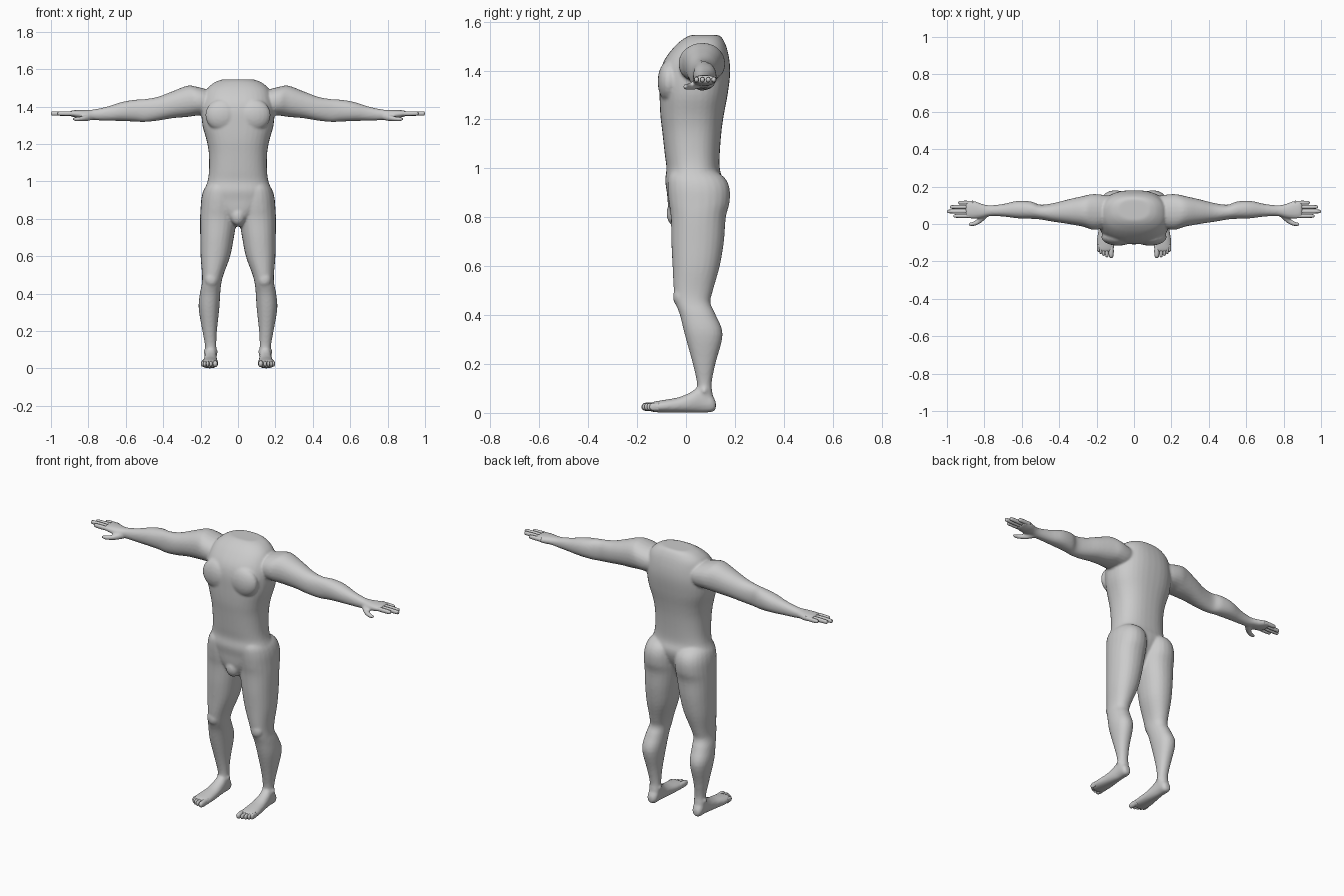
import bpy, bmesh, math
from mathutils import Vector, Matrix

ORDER = {'x': lambda t, a, b: (t, a, b),
         'y': lambda t, a, b: (a, t, b),
         'z': lambda t, a, b: (a, b, t)}


def smooth_rows(rows, sub):
    """Catmull-Rom interpolation through the section rows."""
    out = []
    for i in range(len(rows) - 1):
        p = [rows[max(0, min(len(rows) - 1, i + k))] for k in (-1, 0, 1, 2)]
        for s in range(sub):
            t = s / sub
            out.append([0.5 * (2 * b + (c - a) * t + (2 * a - 5 * b + 4 * c - d) * t * t
                               + (3 * b - a - 3 * c + d) * t ** 3) for a, b, c, d in zip(*p)])
    return out + [rows[-1]]


def loft(bm, axis, rows, side=1, power=2.2, seg=24, sub=4):
    """Rows are (position, min a, max a, min b, max b) of rounded sections."""
    rings = []
    for t, a0, a1, b0, b1 in smooth_rows(rows, sub):
        ring = []
        for k in range(seg):
            w = 2 * math.pi * k / seg
            c, s = math.cos(w), math.sin(w)
            u = math.copysign(abs(c) ** (2 / power), c)
            v = math.copysign(abs(s) ** (2 / power), s)
            x, y, z = ORDER[axis](t, (a0 + a1) / 2 + u * (a1 - a0) / 2,
                                  (b0 + b1) / 2 + v * (b1 - b0) / 2)
            ring.append(bm.verts.new((x * side, y, z)))
        rings.append(ring)
    for r, q in zip(rings, rings[1:]):
        for k in range(seg):
            n = (k + 1) % seg
            bm.faces.new((r[k], r[n], q[n], q[k]))
    bm.faces.new(rings[0])
    bm.faces.new(rings[-1])


def blob(bm, loc, size):
    bmesh.ops.create_uvsphere(bm, u_segments=20, v_segments=12, radius=1,
                              matrix=Matrix.Translation(Vector(loc)) @ Matrix.Diagonal((*size, 1)))


def finish(bm, name):
    bmesh.ops.recalc_face_normals(bm, faces=bm.faces)
    me = bpy.data.meshes.new(name)
    bm.to_mesh(me)
    bm.free()
    for p in me.polygons:
        p.use_smooth = True
    ob = bpy.data.objects.new(name, me)
    bpy.context.collection.objects.link(ob)
    return ob


def digit(name, axis, start, tip, a, b, ra, rb):
    """Finger or toe with a rounded tip, mirrored to the other side."""
    bm = bmesh.new()
    d = tip - start
    end = min(ra, rb) * math.copysign(1, d)
    rows = [(start + d * f, ra * k, rb * k) for f, k in ((0, 1), (.3, .95), (.5, 1))]
    rows += [(tip - end, .9 * ra, .9 * rb), (tip - end * .3, .65 * ra, .65 * rb), (tip, .2 * ra, .2 * rb)]
    loft(bm, axis, [(t, a - p, a + p, b - q, b + q) for t, p, q in rows], seg=12, sub=2)
    finish(bm, name).modifiers.new("mirror", 'MIRROR').use_mirror_merge = False


body = bmesh.new()

# Torso
torso = [(1.545, .085, .02, .135), (1.53, .125, -.01, .15), (1.495, .165, -.05, .166),
         (1.44, .185, -.09, .178), (1.38, .195, -.107, .18), (1.30, .19, -.108, .17),
         (1.22, .168, -.105, .155), (1.15, .156, -.097, .145), (1.06, .155, -.087, .138),
         (1.00, .163, -.08, .138), (.95, .18, -.085, .15), (.90, .17, -.078, .14),
         (.84, .11, -.072, .11), (.785, .05, -.055, .08), (.76, .025, -.03, .06)]
loft(body, 'z', [(z, -w, w, f, b) for z, w, f, b in torso], power=2.4, seg=36)

leg = [(1.0, .05, .145, -.05, .10), (.965, .015, .178, -.072, .155), (.92, .004, .194, -.075, .178),
       (.86, .003, .2, -.07, .178), (.80, .006, .203, -.062, .163), (.70, .022, .202, -.06, .155),
       (.60, .042, .2, -.055, .138), (.50, .078, .192, -.05, .11), (.45, .09, .194, -.043, .1),
       (.40, .095, .204, -.025, .122), (.32, .1, .21, -.005, .15), (.20, .113, .19, .028, .12),
       (.12, .116, .176, .045, .105), (.07, .113, .178, .04, .11), (.03, .12, .175, .04, .11)]
foot = [(.122, .132, .163, .015, .045), (.105, .117, .175, .003, .075), (.06, .114, .178, .001, .11),
        (.02, .112, .183, .001, .085), (-.03, .108, .19, .001, .064), (-.09, .105, .199, .001, .053),
        (-.135, .107, .198, .004, .045), (-.15, .113, .19, .01, .036)]
arm = [(.10, .03, .14, 1.38, 1.47), (.16, -.02, .155, 1.355, 1.49), (.22, -.03, .16, 1.352, 1.506),
       (.27, -.015, .15, 1.345, 1.512), (.35, 0, .132, 1.338, 1.482), (.43, .012, .112, 1.325, 1.452),
       (.50, .024, .103, 1.318, 1.44), (.55, .028, .12, 1.32, 1.437), (.62, .03, .124, 1.323, 1.425),
       (.70, .04, .107, 1.325, 1.4), (.77, .042, .1, 1.328, 1.385), (.81, .034, .107, 1.335, 1.382),
       (.85, .028, .122, 1.338, 1.382), (.885, .03, .126, 1.346, 1.38), (.9, .036, .122, 1.35, 1.375)]
thumb = [(.775, .045, .075, 1.33, 1.36), (.80, .02, .06, 1.323, 1.357), (.83, -.001, .032, 1.322, 1.35),
         (.86, -.012, .013, 1.322, 1.345), (.877, -.011, .008, 1.324, 1.343), (.886, -.006, .003, 1.33, 1.338)]
for side in (1, -1):
    # Legs, feet, arms with palms, thumbs
    loft(body, 'z', leg, side)
    loft(body, 'y', foot, side)
    loft(body, 'x', arm, side)
    loft(body, 'x', thumb, side, seg=14)
    # Chest muscle, kneecap, ankle bone
    blob(body, (side * .085, -.07, 1.355), (.09, .046, .085))
    blob(body, (side * .142, -.028, .475), (.035, .025, .04))
    blob(body, (side * .146, .075, .09), (.04, .022, .022))
# Groin
blob(body, (0, -.045, .815), (.04, .035, .05))

# Fuse the parts into one skin
skin = finish(body, "body")
remesh = skin.modifiers.new("fuse", 'REMESH')
remesh.mode = 'VOXEL'
remesh.voxel_size = .007
remesh.use_smooth_shade = True
relax = skin.modifiers.new("relax", 'SMOOTH')
relax.factor = .5
relax.iterations = 4

# Fingers
for i, (y, tip) in enumerate(((.043, .965), (.067, 1.0), (.091, .985), (.114, .94))):
    digit(f"finger_{i + 1}", 'x', .86, tip, y, 1.363, .0105, .012)

# Toes
for i, (x, r, tip) in enumerate(((.122, .014, -.182), (.145, .0095, -.178), (.162, .009, -.17),
                                 (.177, .0085, -.16), (.19, .008, -.149))):
    digit(f"toe_{i + 1}", 'y', -.11, tip, x, .025, r, .018 if i == 0 else .016)
